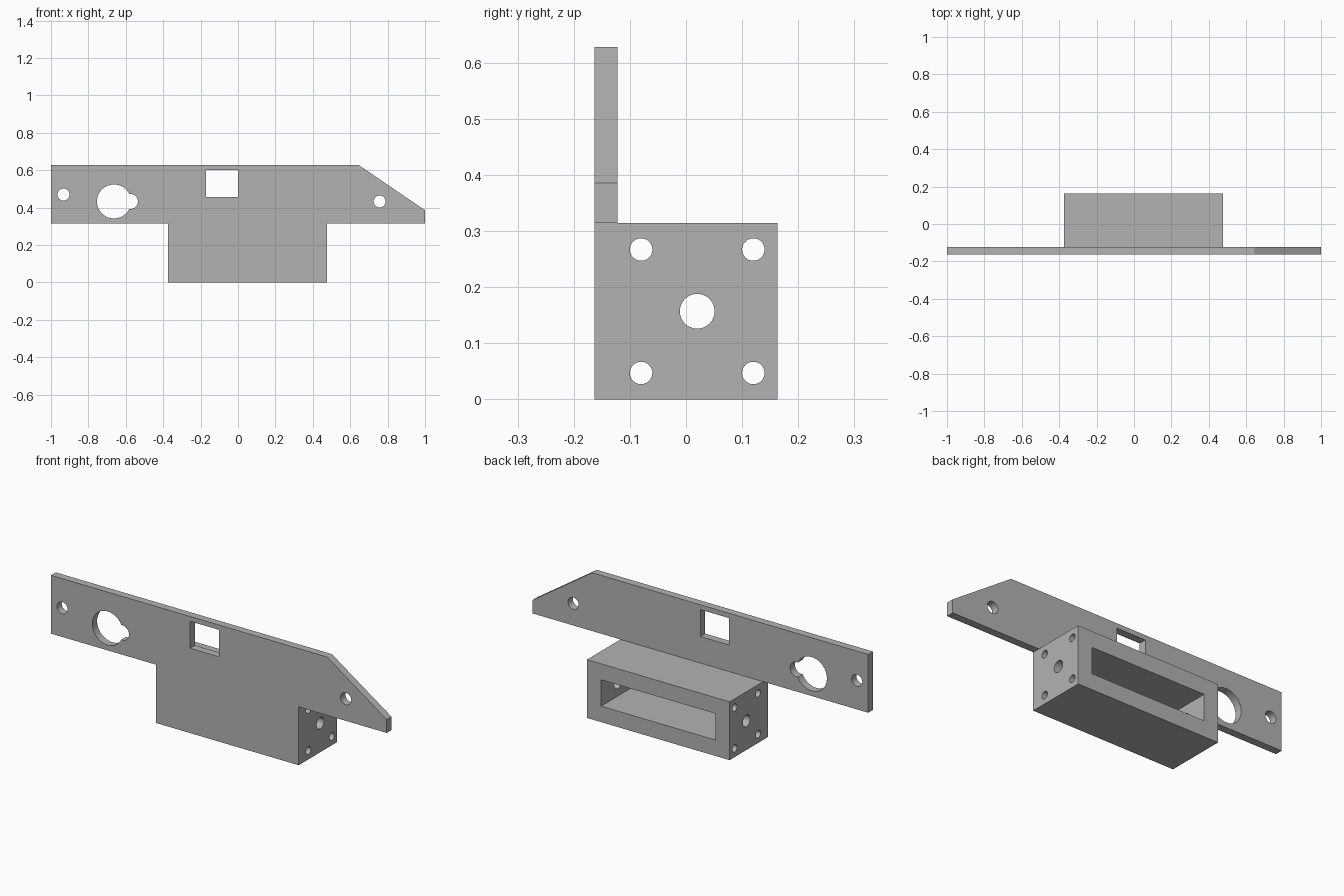
import bpy, bmesh
from math import pi
from mathutils import Matrix, Vector

cube = bpy.data.objects.get("Cube")
if cube:
    bpy.data.objects.remove(cube, do_unlink=True)

FRONT, PLATE_BACK, BACK = -0.163, -0.122, 0.163
BLOCK_L, BLOCK_R, BLOCK_TOP = -0.374, 0.476, 0.314
PLATE_TOP = 0.628

grey = bpy.data.materials.new("plain grey")
grey.use_nodes = True
colour = (0.45, 0.45, 0.45, 1)
grey.diffuse_color = colour
grey.node_tree.nodes["Principled BSDF"].inputs["Base Color"].default_value = colour


def make(name, bm):
    bmesh.ops.recalc_face_normals(bm, faces=bm.faces)
    mesh = bpy.data.meshes.new(name)
    bm.to_mesh(mesh)
    bm.free()
    mesh.materials.append(grey)
    ob = bpy.data.objects.new(name, mesh)
    bpy.context.collection.objects.link(ob)
    return ob


def box(name, low, high):
    bm = bmesh.new()
    low, high = Vector(low), Vector(high)
    size = Matrix.Diagonal(high - low).to_4x4()
    bmesh.ops.create_cube(bm, size=1, matrix=Matrix.Translation((low + high) / 2) @ size)
    return make(name, bm)


def rod(name, centre, radius, length, axis):
    bm = bmesh.new()
    turn = Matrix.Rotation(pi / 2, 4, "Y" if axis == "X" else "X")
    bmesh.ops.create_cone(bm, cap_ends=True, segments=48, radius1=radius, radius2=radius,
                          depth=length, matrix=Matrix.Translation(centre) @ turn)
    return make(name, bm)


def combine(target, tool, operation):
    """Apply a boolean and discard the tool."""
    tool.hide_render = True
    mod = target.modifiers.new(operation, "BOOLEAN")
    mod.operation, mod.solver, mod.object = operation, "EXACT", tool
    bpy.context.view_layer.objects.active = target
    bpy.ops.object.modifier_apply(modifier=mod.name)
    bpy.data.objects.remove(tool, do_unlink=True)


# Mounting plate with one sloped corner
outline = [(-1, BLOCK_TOP), (1, BLOCK_TOP), (1, 0.386), (0.645, PLATE_TOP), (-1, PLATE_TOP)]
bm = bmesh.new()
face = bm.faces.new([bm.verts.new((x, FRONT, z)) for x, z in outline])
extrusion = bmesh.ops.extrude_face_region(bm, geom=[face])
bmesh.ops.translate(bm, vec=(0, PLATE_BACK - FRONT, 0),
                    verts=[v for v in extrusion["geom"] if isinstance(v, bmesh.types.BMVert)])
bracket = make("mounting_bracket", bm)

# Housing block hanging below the plate
combine(bracket, box("housing_block", (BLOCK_L, FRONT, 0), (BLOCK_R, BACK, BLOCK_TOP)), "UNION")

# Cavity open at the back
combine(bracket, box("cavity_cutter", (-0.29, PLATE_BACK, 0.086), (0.392, 0.3, 0.228)), "DIFFERENCE")

# Square window in the plate
combine(bracket, box("window_cutter", (-0.171, -0.3, 0.457), (0, 0, 0.602)), "DIFFERENCE")

# Screw holes and keyhole through the plate
for x, z, r in [(-0.933, 0.47, 0.032), (0.757, 0.433, 0.032),
                (-0.663, 0.433, 0.091), (-0.575, 0.433, 0.04)]:
    combine(bracket, rod("plate_hole_cutter", (x, FRONT, z), r, 0.3, "Y"), "DIFFERENCE")

# Bolt holes and centre bore along the housing
bores = [(0.02 + dy, 0.157 + dz, 0.02) for dy in (-0.1, 0.1) for dz in (-0.11, 0.11)]
for y, z, r in bores + [(0.02, 0.157, 0.031)]:
    combine(bracket, rod("bore_cutter", (0, y, z), r, 1.6, "X"), "DIFFERENCE")

# Smooth hole walls, crisp edges
bpy.ops.object.select_all(action="DESELECT")
bracket.select_set(True)
bpy.context.view_layer.objects.active = bracket
bpy.ops.object.shade_smooth_by_angle(angle=pi / 6)
